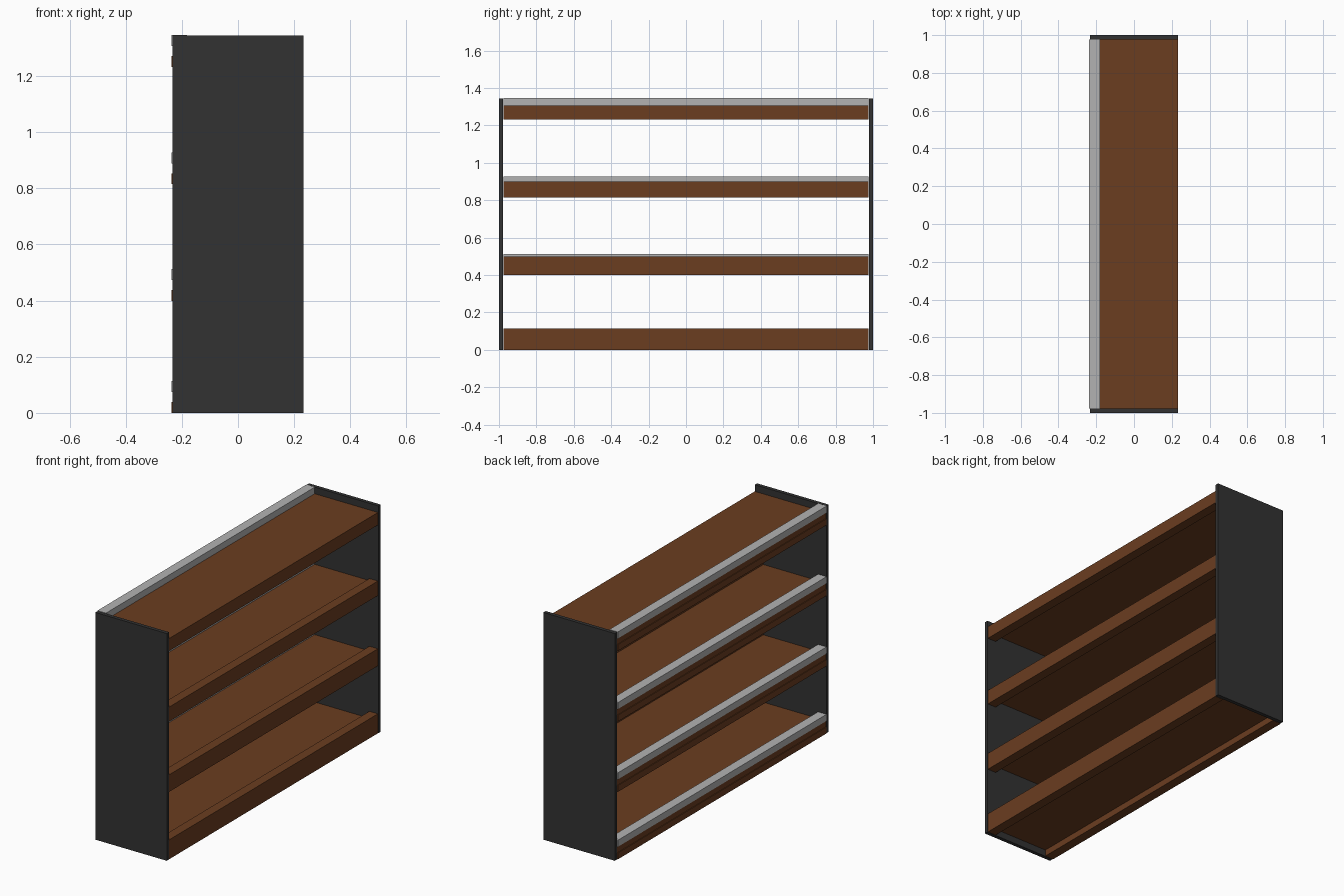
import bpy

if "Cube" in bpy.data.objects:
    bpy.data.objects.remove(bpy.data.objects["Cube"])


def material(name, rgb):
    m = bpy.data.materials.new(name)
    m.diffuse_color = (*rgb, 1)
    m.use_nodes = True
    m.node_tree.nodes["Principled BSDF"].inputs["Base Color"].default_value = m.diffuse_color
    return m


WOOD = material("brown_wood", (0.147, 0.047, 0.0144))
DARK = material("dark_panel", (0.032, 0.032, 0.032))
STEEL = material("light_grey", (0.45, 0.45, 0.45))


def box(name, x, y, z, mat):
    """Box from (min, max) ranges on each axis."""
    bpy.ops.mesh.primitive_cube_add(
        size=1, location=[(r[0] + r[1]) / 2 for r in (x, y, z)])
    o = bpy.context.object
    o.name = name
    o.scale = [r[1] - r[0] for r in (x, y, z)]
    bpy.ops.object.transform_apply(location=False, rotation=False, scale=True)
    o.data.materials.append(mat)
    return o


HEIGHT = 1.345
FRONT, BACK = 0.233, -0.237      # open sides of the rack
BAR = 0.056                      # bar depth
SPAN = (-0.976, 0.976)

# end panels
for side, y in (("near", (-1, -0.978)), ("far", (0.978, 1))):
    box(f"end_panel_{side}", (-0.234, 0.234), y, (0, HEIGHT), DARK)

# shelves: bottom height and how far the front lip rises above the board
for i, (z, lip) in enumerate(((0, 0.041), (0.399, 0.027), (0.815, 0.012), (1.233, 0))):
    box(f"shelf_board_{i}", (-0.233, FRONT), SPAN, (z + 0.038, z + 0.074), WOOD)
    # support bars under the board
    box(f"front_support_{i}", (FRONT - BAR, FRONT), SPAN, (z, z + 0.038), WOOD)
    box(f"back_support_{i}", (BACK, BACK + BAR), SPAN, (z, z + 0.038), WOOD)
    # grey rail along the back of the board
    box(f"back_rail_{i}", (BACK, BACK + BAR), SPAN, (z + 0.074, z + 0.113), STEEL)
    # front lip above the board
    if lip:
        box(f"front_lip_{i}", (FRONT - BAR, FRONT), SPAN,
            (z + 0.074, z + 0.074 + lip), WOOD)
